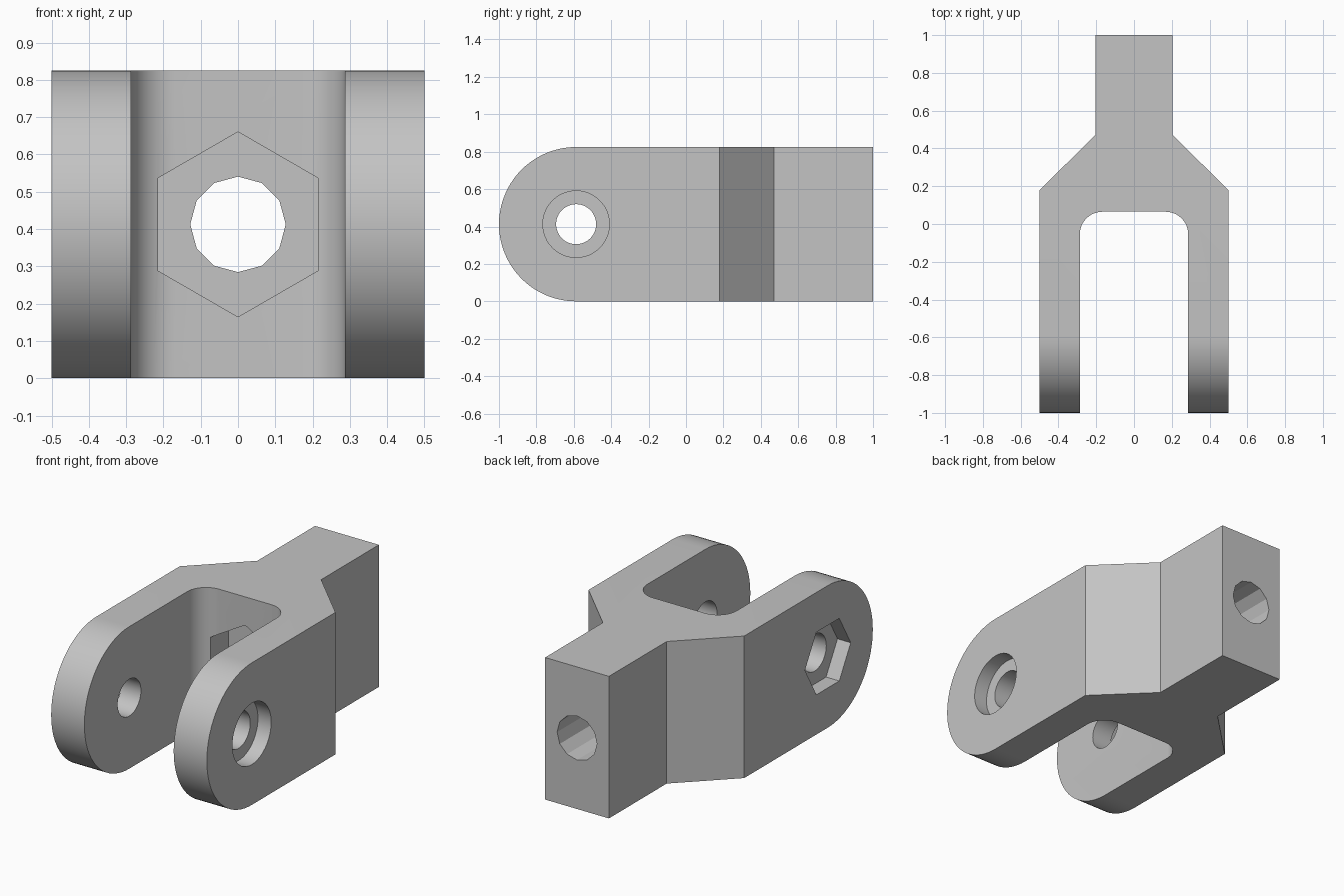
import bpy, bmesh, math
from mathutils import Matrix, Vector

if "Cube" in bpy.data.objects:
    bpy.data.objects.remove(bpy.data.objects["Cube"], do_unlink=True)

HEIGHT = 0.825
MID = HEIGHT / 2
PIN_Y = -1 + MID

grey = bpy.data.materials.new("plain grey")
grey.use_nodes = True
colour = (0.55, 0.55, 0.55, 1)
grey.diffuse_color = colour
grey.node_tree.nodes["Principled BSDF"].inputs["Base Color"].default_value = colour


def arc(cx, cy, radius, start, end, steps):
    """Points along an arc, angles in degrees."""
    angles = [math.radians(start + (end - start) * i / steps) for i in range(steps + 1)]
    return [(cx + radius * math.cos(a), cy + radius * math.sin(a)) for a in angles]


def prism(name, outline, place, low, high):
    """Extrude a flat outline; place(u, v, w) maps it into the model."""
    bm = bmesh.new()
    face = bm.faces.new([bm.verts.new(place(u, v, low)) for u, v in outline])
    step = Vector(place(0, 0, high)) - Vector(place(0, 0, low))
    top = bmesh.ops.extrude_face_region(bm, geom=[face])["geom"]
    bmesh.ops.translate(bm, vec=step, verts=[v for v in top if isinstance(v, bmesh.types.BMVert)])
    bmesh.ops.recalc_face_normals(bm, faces=bm.faces)
    mesh = bpy.data.meshes.new(name)
    bm.to_mesh(mesh)
    bm.free()
    mesh.materials.append(grey)
    obj = bpy.data.objects.new(name, mesh)
    bpy.context.collection.objects.link(obj)
    return obj


def along_x(u, v, w):
    return (w, u, v)


def along_y(u, v, w):
    return (u, w, v)


def along_z(u, v, w):
    return (u, v, w)


def ring(cx, cy, radius, sides, turn=0):
    return arc(cx, cy, radius, turn, turn + 360, sides)[:-1]


# Fork body: half plan outline, mirrored across the centre line
half = [(0.205, 1), (0.205, 0.47), (0.5, 0.18), (0.5, -1), (0.287, -1)]
half += arc(0.167, -0.055, 0.12, 0, 90, 12)
plan = half + [(-x, y) for x, y in reversed(half)]
fork = prism("fork_body", plan, along_z, 0, HEIGHT)

# Side shape that rounds the leg ends
side = arc(PIN_Y, MID, MID, 90, 270, 40) + [(1.2, 0), (1.2, HEIGHT)]
side_shape = prism("leg_rounding_cutter", side, along_x, -1, 1)

# Pin hole with round and hexagonal recesses, shank bore with nut pocket
cutters = [
    prism("pin_hole_cutter", ring(PIN_Y, MID, 0.107, 48), along_x, -1, 1),
    prism("pin_head_cutter", ring(PIN_Y, MID, 0.178, 48), along_x, 0.415, 1),
    prism("pin_nut_cutter", ring(PIN_Y, MID, 0.21, 6), along_x, -1, -0.415),
    prism("shank_bore_cutter", ring(0, MID, 0.128, 12), along_y, -0.2, 1.5),
    prism("shank_nut_cutter", ring(0, MID, 0.248, 6, 30), along_y, -0.1, 0.22),
]

for cutter, operation in [(side_shape, "INTERSECT")] + [(c, "DIFFERENCE") for c in cutters]:
    mod = fork.modifiers.new(cutter.name, "BOOLEAN")
    mod.object = cutter
    mod.operation = operation
    mod.solver = "EXACT"
    bpy.context.view_layer.objects.active = fork
    bpy.ops.object.modifier_apply(modifier=mod.name)
    bpy.data.objects.remove(cutter, do_unlink=True)

# Smooth the rounded surfaces, keep edges sharp
bpy.ops.object.select_all(action="DESELECT")
fork.select_set(True)
bpy.context.view_layer.objects.active = fork
bpy.ops.object.shade_smooth_by_angle(angle=math.radians(25))
